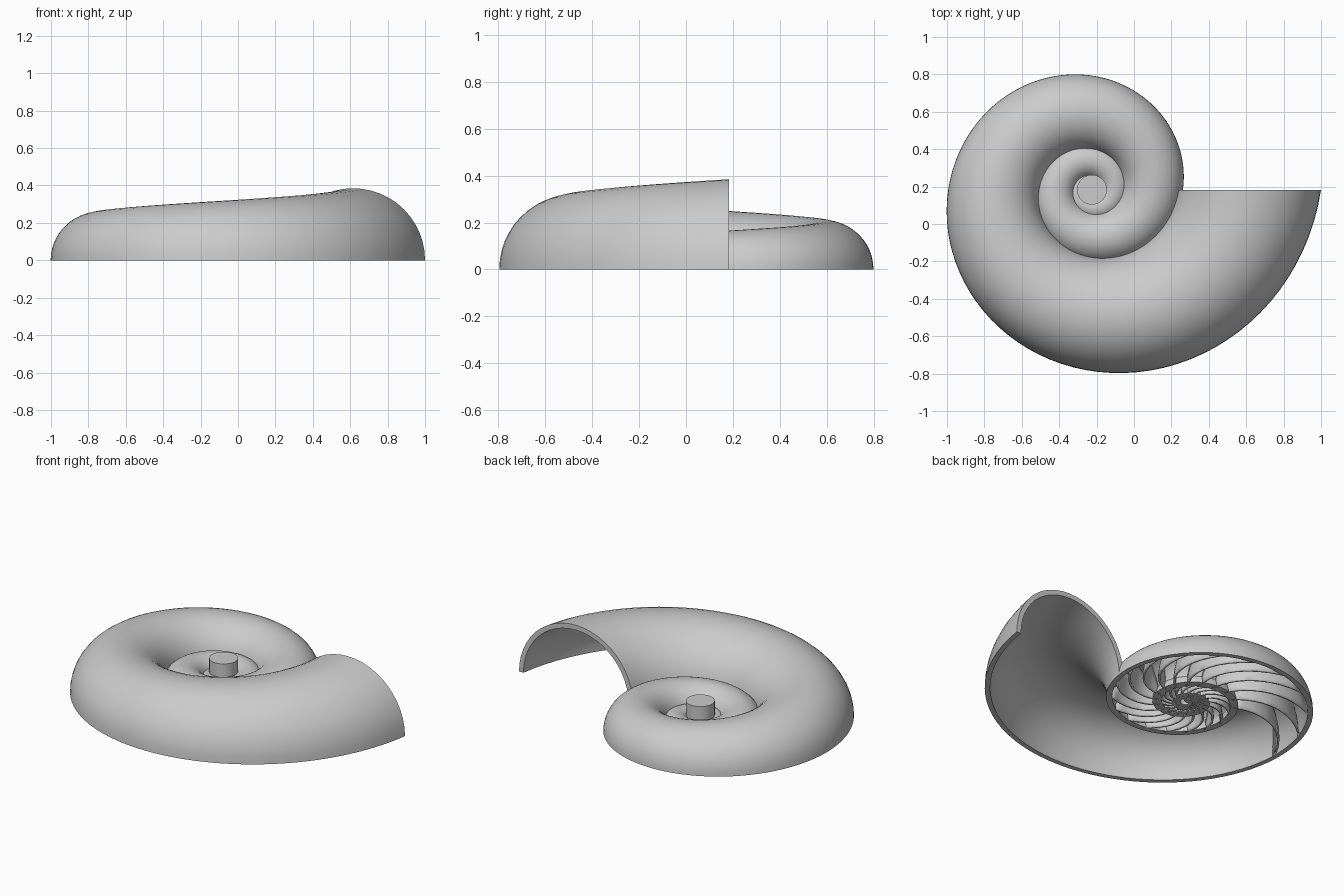
import bpy, bmesh, math
from math import cos, sin, pi, radians

cube = bpy.data.objects.get("Cube")
if cube:
    bpy.data.objects.remove(cube, do_unlink=True)

CX, CY = -0.225, 0.183        # spiral axis
GROWTH = 2.618                # size ratio per turn
PATH_R, TUBE_R = 0.84, 0.355  # path and tube radius at the mouth
WALL = 0.03
START = -1060                 # innermost angle in degrees

mat = bpy.data.materials.new("shell grey")
mat.use_nodes = True
grey = (0.6, 0.6, 0.6, 1)
mat.diffuse_color = grey
mat.node_tree.nodes["Principled BSDF"].inputs["Base Color"].default_value = grey


def scale_at(deg):
    return GROWTH ** (deg / 360)


def point(deg, r, z):
    a = radians(deg)
    return (CX + r * cos(a), CY + r * sin(a), z)


def finish(bm, name, angle=40):
    bmesh.ops.recalc_face_normals(bm, faces=bm.faces)
    mesh = bpy.data.meshes.new(name)
    bm.to_mesh(mesh)
    bm.free()
    mesh.materials.append(mat)
    ob = bpy.data.objects.new(name, mesh)
    bpy.context.collection.objects.link(ob)
    bpy.ops.object.select_all(action='DESELECT')
    ob.select_set(True)
    bpy.context.view_layer.objects.active = ob
    bpy.ops.object.shade_smooth_by_angle(angle=radians(angle))
    return ob


# Spiral shell: a half-round wall section swept along the growing spiral
bm = bmesh.new()
ARC, STEP = 24, 4
rings = []
for deg in range(START, 1, STEP):
    s = scale_at(deg)
    outer = [(TUBE_R * s + WALL, pi * i / ARC) for i in range(ARC + 1)]
    inner = [(TUBE_R * s, pi * i / ARC) for i in range(ARC, -1, -1)]
    rings.append([bm.verts.new(point(deg, PATH_R * s + r * cos(f), abs(r * sin(f))))
                  for r, f in outer + inner])
count = len(rings[0])
for a, b in zip(rings, rings[1:]):
    for i in range(count):
        j = (i + 1) % count
        bm.faces.new((a[i], a[j], b[j], b[i]))
for ring in (rings[0], rings[-1]):
    for i in range(ARC):
        bm.faces.new((ring[i], ring[i + 1], ring[count - 2 - i], ring[count - 1 - i]))
finish(bm, "spiral_shell")

# Chamber partitions: swept-back domed half discs
bm = bmesh.new()
SPACING, LAG, BULGE = 20, 39, 7
RADIAL, AROUND = 5, 16
for k in range(43):
    base = -169 - SPACING * k
    rows = []
    for i in range(RADIAL + 1):
        rho = i / RADIAL
        row = []
        for j in range(AROUND + 1):
            f = pi * j / AROUND
            across = rho * cos(f)
            deg = base - LAG * (1 - across) / 2 - BULGE * (1 - rho * rho)
            s = scale_at(deg)
            size = TUBE_R * s + 0.2 * WALL
            row.append(bm.verts.new(point(deg, PATH_R * s + size * across,
                                          abs(size * rho * sin(f)))))
        rows.append(row)
    for a, b in zip(rows, rows[1:]):
        for j in range(AROUND):
            bm.faces.new((a[j], a[j + 1], b[j + 1], b[j]))
bmesh.ops.remove_doubles(bm, verts=bm.verts, dist=0.00001)
partitions = finish(bm, "chamber_partitions")
solid = partitions.modifiers.new("thickness", 'SOLIDIFY')
solid.thickness = 0.012
solid.offset = 0

# Central hub: a capped hollow post, open below
bm = bmesh.new()
profile = [(0.05, 0), (0.08, 0), (0.08, 0.15), (0, 0.15), (0, 0.12), (0.05, 0.12)]
SIDES = 32
loops = [[bm.verts.new(point(360 * i / SIDES, r, z)) for r, z in profile]
         for i in range(SIDES)]
for i in range(SIDES):
    a, b = loops[i], loops[(i + 1) % SIDES]
    for j in range(len(profile)):
        n = (j + 1) % len(profile)
        if j != 3:
            bm.faces.new((a[j], a[n], b[n], b[j]))
bmesh.ops.remove_doubles(bm, verts=bm.verts, dist=0.0001)
finish(bm, "central_hub")
